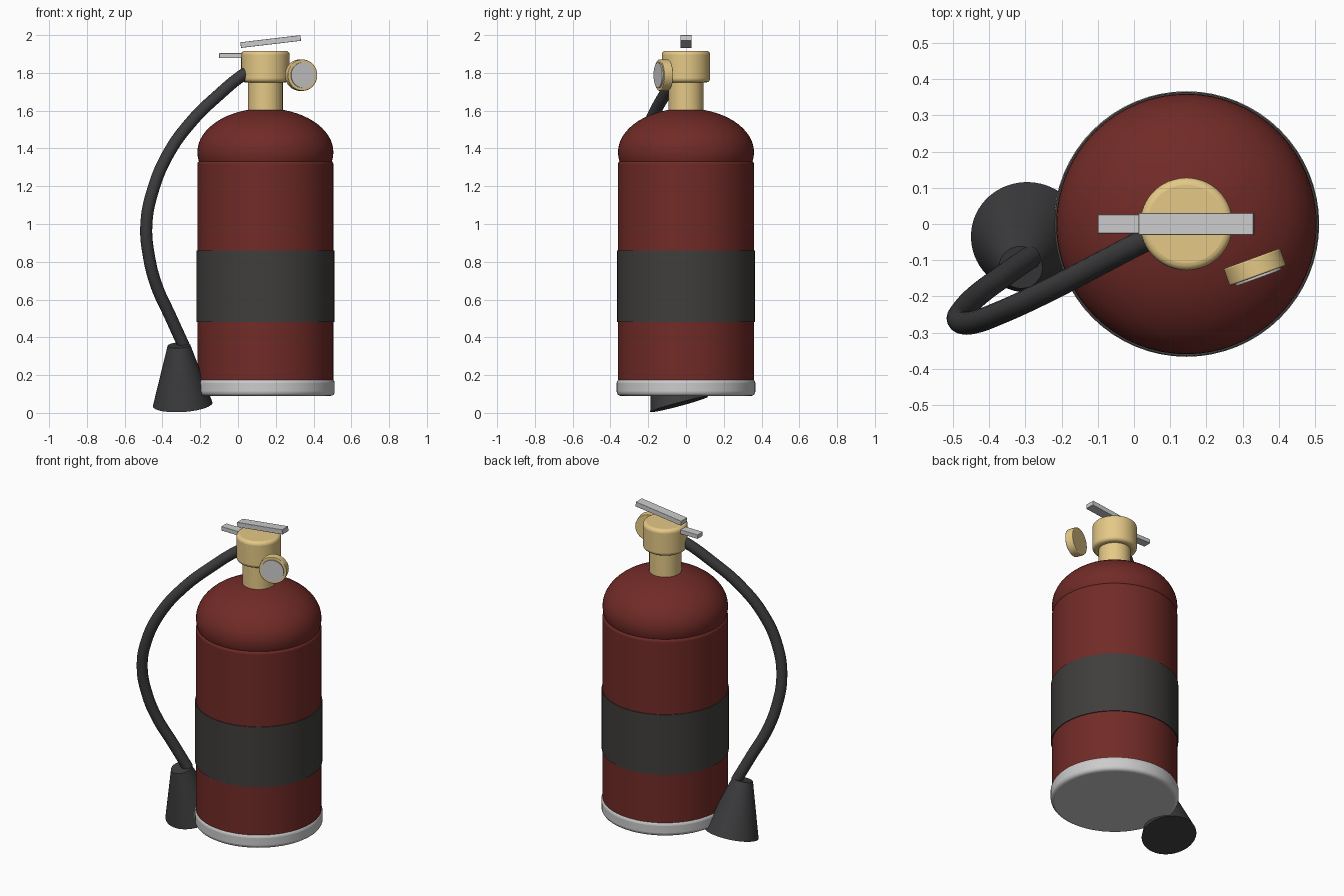
import bpy, math
from mathutils import Vector

if "Cube" in bpy.data.objects:
    bpy.data.objects.remove(bpy.data.objects["Cube"])

CX = 0.145  # tank axis


def material(name, rgb):
    m = bpy.data.materials.new(name)
    m.diffuse_color = (*rgb, 1)
    m.use_nodes = True
    m.node_tree.nodes["Principled BSDF"].inputs["Base Color"].default_value = m.diffuse_color
    return m


red = material("red_paint", (0.165, 0.024, 0.02))
brass = material("brass", (0.78, 0.58, 0.24))
rubber = material("black_rubber", (0.045, 0.045, 0.048))
label = material("dark_label", (0.05, 0.048, 0.045))


def finish(name, mat=None, bevel=0):
    o = bpy.context.object
    o.name = name
    if mat:
        o.data.materials.append(mat)
    bpy.ops.object.shade_smooth_by_angle(angle=math.radians(35))
    if bevel:
        b = o.modifiers.new("bevel", 'BEVEL')
        b.width, b.segments = bevel, 4
        b.limit_method, b.angle_limit = 'ANGLE', math.radians(40)
    return o


def cone(name, a, b, r1, r2, mat=None, bevel=0):
    """Round part running from point a to point b."""
    a, b = Vector(a), Vector(b)
    rot = (b - a).to_track_quat('Z', 'Y').to_euler()
    bpy.ops.mesh.primitive_cone_add(vertices=64, radius1=r1, radius2=r2, depth=(b - a).length,
                                    location=(a + b) / 2, rotation=rot)
    return finish(name, mat, bevel)


def upright(name, z1, z2, r, mat=None, bevel=0):
    return cone(name, (CX, 0, z1), (CX, 0, z2), r, r, mat, bevel)


def bar(name, loc, size, tilt=0):
    bpy.ops.mesh.primitive_cube_add(size=1, location=loc, rotation=(0, -tilt, 0))
    bpy.context.object.scale = size
    bpy.ops.object.transform_apply(location=False, rotation=False, scale=True)
    return finish(name, None, 0.002)


# Tank
upright("base_ring", 0.09, 0.18, 0.367, None, 0.022)
upright("tank_body", 0.12, 1.335, 0.36, red, 0.018)
upright("label_band", 0.48, 0.86, 0.365, label)
bpy.ops.mesh.primitive_uv_sphere_add(segments=64, ring_count=32, location=(CX, 0, 1.38))
bpy.context.object.scale = (0.36, 0.36, 0.232)
bpy.ops.object.transform_apply(location=False, rotation=False, scale=True)
finish("tank_dome", red)

# Valve and levers
upright("valve_neck", 1.55, 1.78, 0.092, brass)
upright("valve_head", 1.75, 1.917, 0.128, brass, 0.02)
bar("carry_handle", (0.01, 0, 1.891), (0.22, 0.052, 0.026))
bar("squeeze_lever", (0.173, 0, 1.966), (0.32, 0.06, 0.03), 0.118)

# Pressure gauge, turned 20 degrees about z
g = Vector((0.334, -0.119, 1.788))
d = Vector((math.sin(math.radians(20)), -math.cos(math.radians(20)), 0))
cone("gauge_body", g - d * 0.025, g + d * 0.025, 0.083, 0.083, brass, 0.004)
cone("gauge_face", g, g + d * 0.032, 0.067, 0.067)

# Nozzle horn
cone("nozzle", (-0.293, -0.037, 0.045), (-0.313, -0.12, 0.358), 0.158, 0.06, rubber)

# Hose along a smooth path
path = [(0.08, -0.02, 1.82), (0.02, -0.05, 1.785), (-0.095, -0.11, 1.69), (-0.244, -0.187, 1.545),
        (-0.37, -0.245, 1.37), (-0.45, -0.273, 1.18), (-0.485, -0.265, 1.0), (-0.47, -0.235, 0.82),
        (-0.43, -0.195, 0.67), (-0.36, -0.143, 0.515), (-0.287, -0.092, 0.355)]
cu = bpy.data.curves.new("hose", 'CURVE')
cu.dimensions = '3D'
cu.bevel_depth, cu.bevel_resolution, cu.resolution_u = 0.032, 6, 8
cu.use_fill_caps = True
sp = cu.splines.new('BEZIER')
sp.bezier_points.add(len(path) - 1)
for p, co in zip(sp.bezier_points, path):
    p.co = co
    p.handle_left_type = p.handle_right_type = 'AUTO'
cu.materials.append(rubber)
bpy.context.collection.objects.link(bpy.data.objects.new("hose", cu))
